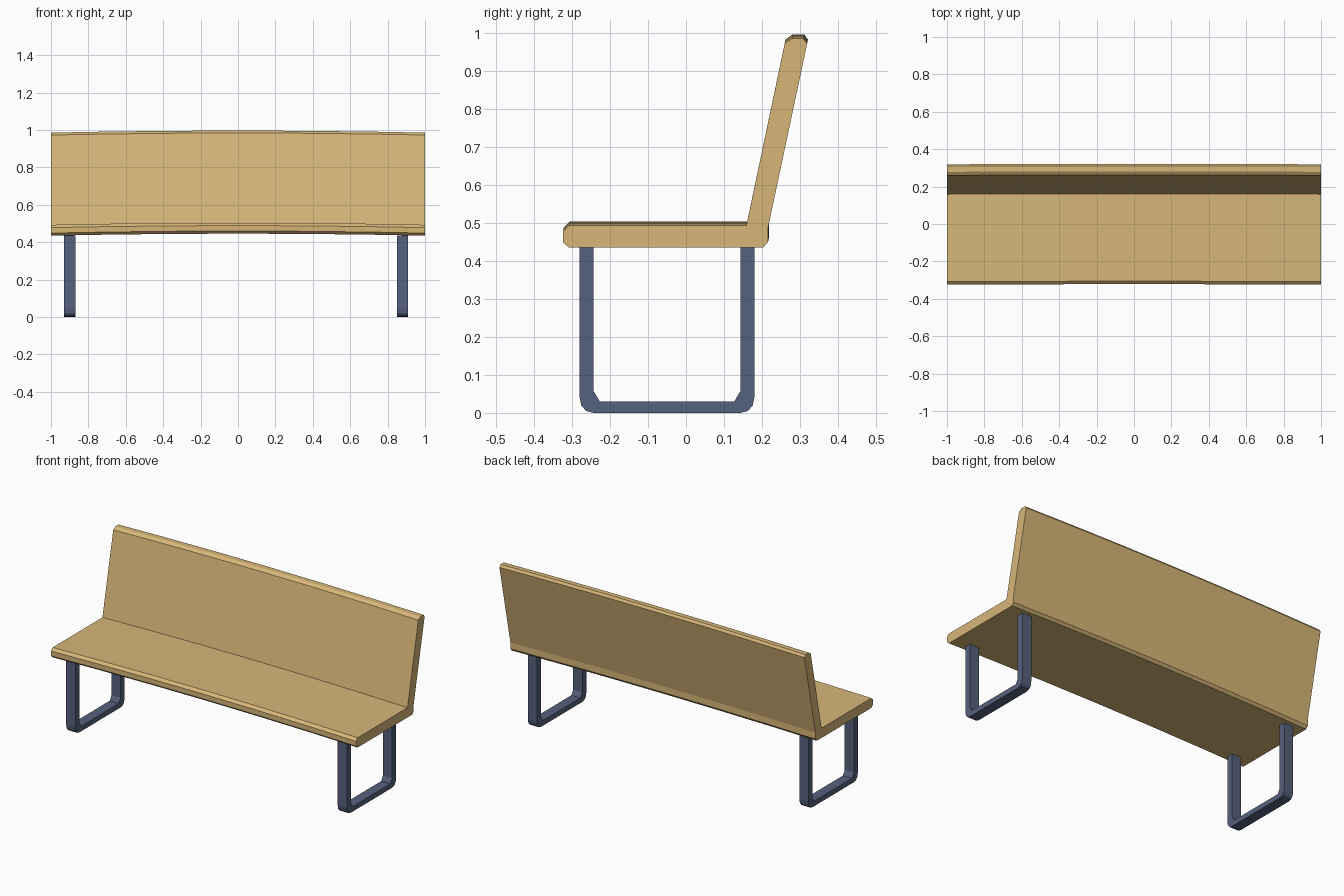
import bpy, bmesh

if "Cube" in bpy.data.objects:
    bpy.data.objects.remove(bpy.data.objects["Cube"])


def material(name, color):
    m = bpy.data.materials.new(name)
    m.diffuse_color = color
    m.use_nodes = True
    m.node_tree.nodes["Principled BSDF"].inputs["Base Color"].default_value = m.diffuse_color
    return m


def loft(name, profile, stations, mat, rise=0.0):
    """Sweep a closed (y, z) profile along x, bowed upward in the middle."""
    bm = bmesh.new()
    rings = []
    for x in stations:
        lift = rise * (1 - x * x)
        rings.append([bm.verts.new((x, y + lift * 0.2, z + lift)) for y, z in profile])
    n = len(profile)
    for a, b in zip(rings, rings[1:]):
        for i in range(n):
            j = (i + 1) % n
            bm.faces.new((a[i], a[j], b[j], b[i]))
    bm.faces.new(rings[0])
    bm.faces.new(rings[-1])
    bmesh.ops.recalc_face_normals(bm, faces=bm.faces)
    mesh = bpy.data.meshes.new(name)
    bm.to_mesh(mesh)
    bm.free()
    mesh.materials.append(mat)
    ob = bpy.data.objects.new(name, mesh)
    bpy.context.collection.objects.link(ob)
    return ob


wood = material("wood", (0.68, 0.47, 0.19, 1))
steel = material("blue_steel", (0.09, 0.12, 0.20, 1))

# One-piece seat and reclined backrest with chamfered edges
shell = [(-0.324, 0.449), (-0.324, 0.478), (-0.308, 0.493), (0.159, 0.493),
         (0.26, 0.973), (0.279, 0.986), (0.309, 0.986), (0.319, 0.972),
         (0.216, 0.487), (0.216, 0.45), (0.203, 0.435), (-0.308, 0.435)]
loft("seat_and_backrest", shell, [-1, -0.7, -0.35, 0, 0.35, 0.7, 1], wood, 0.011)

# U-shaped flat-bar legs: half outline mirrored about their centre line
mid = -0.05
outer = [(0.231, 0.435), (0.231, 0.045), (0.226, 0.02), (0.213, 0.005), (0.193, 0.0)]
inner = [(0.177, 0.030), (0.193, 0.057), (0.193, 0.435)]
u = ([(mid + d, z) for d, z in outer] + [(mid - d, z) for d, z in reversed(outer)]
     + [(mid - d, z) for d, z in reversed(inner)] + [(mid + d, z) for d, z in inner])
for name, x in (("left_leg_frame", -0.9), ("right_leg_frame", 0.88)):
    loft(name, u, [x - 0.03, x + 0.03], steel)
